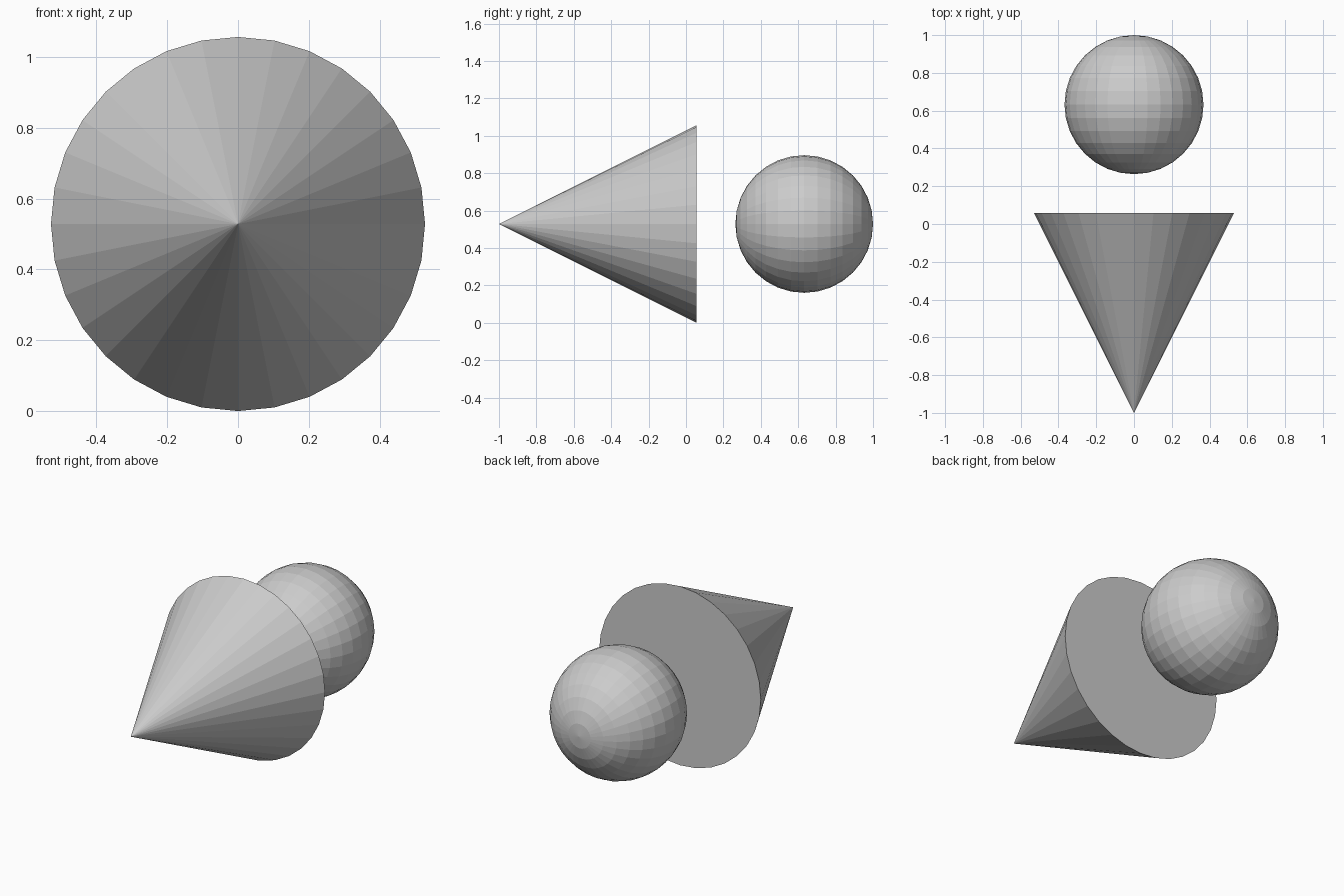
import bpy
from math import radians

if "Cube" in bpy.data.objects:
    bpy.data.objects.remove(bpy.data.objects["Cube"])

R = 0.5285            # cone radius, also the height of the shared axis
DEPTH = 2 * R
TURN = (radians(90), 0, 0)   # lay both parts along y

# Cone with its tip pointing to the front and a closed flat base
bpy.ops.mesh.primitive_cone_add(vertices=32, radius1=R, radius2=0, depth=DEPTH,
                                location=(0, -1 + DEPTH / 2, R), rotation=TURN)
bpy.context.object.name = "cone"

# Faceted ball floating behind the base, poles along y
BALL = 0.368
bpy.ops.mesh.primitive_uv_sphere_add(segments=32, ring_count=16, radius=BALL,
                                     location=(0, 1 - BALL, R), rotation=TURN)
bpy.context.object.name = "ball"
